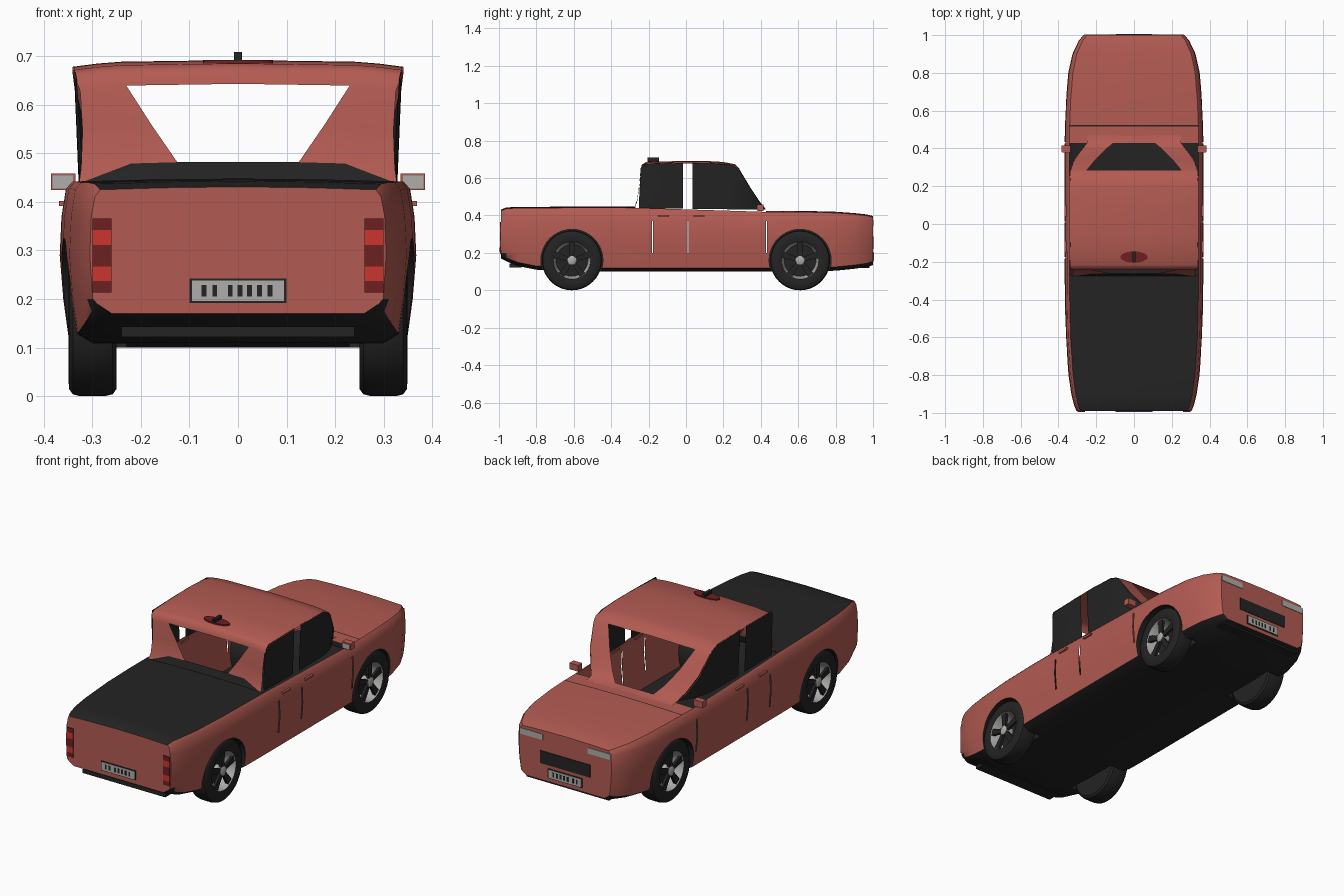
import bpy, bmesh, math
from mathutils import Matrix, Vector

if "Cube" in bpy.data.objects:
    bpy.data.objects.remove(bpy.data.objects["Cube"])


def material(name, r, g, b):
    m = bpy.data.materials.new(name)
    m.use_nodes = True
    m.diffuse_color = (r, g, b, 1)
    m.node_tree.nodes["Principled BSDF"].inputs["Base Color"].default_value = (r, g, b, 1)
    return m


RED = material("body red", 0.45, 0.105, 0.085)
BLACK = material("trim black", 0.017, 0.017, 0.017)
GREY = material("light grey", 0.42, 0.42, 0.41)
LAMP = material("lamp red", 0.6, 0.035, 0.03)
DARK = material("dark red", 0.15, 0.014, 0.015)


def finish(bm, name, *mats, angle=35):
    me = bpy.data.meshes.new(name)
    bm.to_mesh(me)
    bm.free()
    for m in mats:
        me.materials.append(m)
    me.shade_smooth()
    me.set_sharp_from_angle(angle=math.radians(angle))
    ob = bpy.data.objects.new(name, me)
    bpy.context.scene.collection.objects.link(ob)
    return ob


def box(name, mat, x, y, z):
    """Box from (low, high) pairs."""
    bm = bmesh.new()
    bmesh.ops.create_cube(bm, size=1)
    for v in bm.verts:
        v.co = Vector([(a + b) / 2 + c * (b - a) for (a, b), c in zip((x, y, z), v.co)])
    return finish(bm, name, mat)


def grid(bm, rows, closed=False):
    """Skin rows of points; returns the faces of each row."""
    vs = [[bm.verts.new(p) for p in r] for r in rows]
    n = len(vs[0])
    out = []
    for a, b in zip(vs, vs[1:]):
        out.append([bm.faces.new((a[i], a[(i + 1) % n], b[(i + 1) % n], b[i]))
                    for i in range(n if closed else n - 1)])
    return vs, out


def lathe(name, mat, profile, centre, side, steps=40):
    """Spin (x, radius) points about the axle."""
    bm = bmesh.new()
    rows = []
    for k in range(steps + 1):
        a = math.tau * k / steps
        rows.append([(side * x, centre[0] + r * math.cos(a), centre[1] + r * math.sin(a))
                     for x, r in profile])
    grid(bm, rows)
    bmesh.ops.remove_doubles(bm, verts=bm.verts, dist=1e-5)
    bmesh.ops.recalc_face_normals(bm, faces=bm.faces)
    return finish(bm, name, mat)


WHEELS = [(-0.61, 0.16), (0.61, 0.16)]
SLITS = (-0.179, 0.01, 0.43)

# body: sections of y, half width, top, bottom
stations = [(-0.99, 0.305, 0.425, 0.17), (-0.96, 0.317, 0.437, 0.155), (-0.9, 0.332, 0.44, 0.13),
            (-0.8, 0.347, 0.44, 0.11), (-0.6, 0.361, 0.442, 0.1), (-0.4, 0.366, 0.442, 0.1),
            (-0.27, 0.367, 0.441, 0.1)]
for s in SLITS:
    for y in (s - 0.003, s + 0.003):
        stations.append((y, 0.367, 0.441 - (y + 0.27) * 0.031, 0.1))
stations += [(0.517, 0.366, 0.419, 0.1), (0.523, 0.366, 0.419, 0.1), (0.65, 0.361, 0.418, 0.1),
             (0.8, 0.348, 0.414, 0.105), (0.9, 0.326, 0.407, 0.115), (0.97, 0.293, 0.399, 0.125),
             (1.0, 0.268, 0.391, 0.135)]


def section(y, w, top, bot):
    half = [(0, bot), (0.85, bot), (0.95, bot + 0.02), (0.98, 0.2), (1, 0.29), (0.99, 0.37),
            (0.965, top - 0.014), (0.93, top), (0.5, top + 0.004), (0, top + 0.006)]
    return [(u * w, y, z) for u, z in half] + [(-u * w, y, z) for u, z in half[-2:0:-1]]


bm = bmesh.new()
rings, _ = grid(bm, [section(*s) for s in stations], closed=True)
bm.faces.new(rings[0])
bm.faces.new(rings[-1])
bmesh.ops.recalc_face_normals(bm, faces=bm.faces)
body = finish(bm, "body", RED, BLACK)

# wheel arches cut from the body
for wy, wz in WHEELS:
    for side in (1, -1):
        bm = bmesh.new()
        bmesh.ops.create_cone(bm, cap_ends=True, segments=40, radius1=0.166, radius2=0.166, depth=0.22,
                              matrix=Matrix.Translation((side * 0.34, wy, wz)) @ Matrix.Rotation(math.pi / 2, 4, 'Y'))
        cutter = finish(bm, "arch_cutter", BLACK)
        cutter.hide_render = True
        mod = body.modifiers.new("arch", 'BOOLEAN')
        mod.operation, mod.solver, mod.object = 'DIFFERENCE', 'EXACT', cutter
        bpy.context.view_layer.objects.active = body
        bpy.ops.object.modifier_apply(modifier=mod.name)
        bpy.data.objects.remove(cutter)

# colour the body, open the cab and the door gaps
bm = bmesh.new()
bm.from_mesh(body.data)
gone = []
for f in bm.faces:
    c, n = f.calc_center_median(), f.normal
    in_arch = any(math.hypot(c.y - a, c.z - b) < 0.168 for a, b in WHEELS)
    skin = abs(n.x) > 0.5 and abs(c.x) > 0.3
    top = n.z > 0.8 and c.z > 0.3
    bed = top and c.y < -0.265
    seam = top and 0.517 < c.y < 0.523
    floor = n.z < -0.3 and c.z < 0.2
    f.material_index = int(floor or bed or seam or (in_arch and not skin))
    if top and -0.27 < c.y < 0.427:
        gone.append(f)
    if skin and 0.2 < c.z < 0.37 and any(abs(c.y - s) < 0.0025 for s in SLITS):
        gone.append(f)
bmesh.ops.delete(bm, geom=gone, context='FACES')
bm.to_mesh(body.data)
bm.free()
body.data.shade_smooth()
body.data.set_sharp_from_angle(angle=math.radians(35))

# cab: rows of y, z, half width, opening half width, opening starts here
cab = [(-0.277, 0.44, 0.327, 0.1, 0), (-0.262, 0.482, 0.323, 0.125, 1), (-0.251, 0.56, 0.32, 0.178, 1),
       (-0.243, 0.643, 0.325, 0.23, 0), (-0.236, 0.672, 0.337, 0.24, 0), (-0.215, 0.685, 0.34, 0.24, 0),
       (-0.05, 0.691, 0.341, 0.24, 0), (0.1, 0.692, 0.341, 0.24, 0), (0.2, 0.686, 0.341, 0.245, 0),
       (0.262, 0.674, 0.34, 0.25, 0), (0.285, 0.652, 0.337, 0.25, 1), (0.345, 0.55, 0.315, 0.2, 1),
       (0.395, 0.475, 0.278, 0.15, 1), (0.428, 0.432, 0.25, 0.11, 0), (0.47, 0.424, 0.25, 0.11, 0)]
rows = []
for i, (y, z, w, o, _) in enumerate(cab):
    m = 0.322 if i == 0 else 0.22 if i == 1 else (o + w) / 2
    rows.append([(x, y, z - 0.014 * (x / w) ** 4 * (0 < i < 13))
                 for x in (-w, -m, -o, 0, o, m, w)])
bm = bmesh.new()
_, bands = grid(bm, rows)
for f in bands[0][1:5]:
    f.material_index = 1
bmesh.ops.delete(bm, geom=[f for r, fs in zip(cab, bands) if r[4] for f in fs[2:4]], context='FACES')
finish(bm, "cab_shell", RED, BLACK, angle=45)

# side windows: y, top z, top x, sill x
rear_pane = [(-0.25, 0.5, 0.322, 0.325), (-0.242, 0.655, 0.332, 0.326), (-0.23, 0.676, 0.337, 0.327),
             (-0.015, 0.68, 0.338, 0.328)]
front_pane = [(0.035, 0.68, 0.338, 0.328), (0.22, 0.675, 0.338, 0.325), (0.262, 0.66, 0.337, 0.322),
              (0.285, 0.64, 0.335, 0.318), (0.345, 0.545, 0.313, 0.298), (0.395, 0.47, 0.276, 0.27),
              (0.425, 0.436, 0.25, 0.25)]
for side, tag in ((1, "left"), (-1, "right")):
    for name, pane in (("rear", rear_pane), ("front", front_pane)):
        bm = bmesh.new()
        grid(bm, [[(side * b, y, 0.436 - 0.012 * y), (side * (t + b) / 2, y, (z + 0.436) / 2),
                   (side * t, y, z)] for y, z, t, b in pane])
        finish(bm, f"{name}_window_{tag}", BLACK)

    # door mirror and handles
    def span(a, b):
        return sorted((side * a, side * b))
    box(f"mirror_{tag}", RED, span(0.335, 0.385), (0.382, 0.415), (0.425, 0.458))
    box(f"mirror_glass_{tag}", GREY, span(0.34, 0.382), (0.379, 0.383), (0.428, 0.454))
    for y in (-0.15, 0.04):
        box(f"door_handle_{tag}", RED, span(0.355, 0.368), (y, y + 0.06), (0.392, 0.402))

    # tail lamps and headlamps
    levels = (0.214, 0.237, 0.267, 0.311, 0.342, 0.366)
    for k, (a, b) in enumerate(zip(levels, levels[1:])):
        box(f"tail_lamp_{tag}", LAMP if k % 2 else DARK, span(0.26, 0.3), (-0.994, -0.988), (a, b))
    box(f"headlamp_{tag}", GREY, span(0.13, 0.264), (0.997, 1.003), (0.345, 0.376))

    # wheels
    for wy, wz in WHEELS:
        lathe(f"tyre_{tag}", BLACK, [(0.25, 0), (0.25, 0.145), (0.258, 0.156), (0.275, 0.16), (0.325, 0.16),
                                     (0.34, 0.156), (0.348, 0.145), (0.349, 0.118), (0.345, 0.1)], (wy, wz), side)
        lathe(f"rim_barrel_{tag}", GREY, [(0.345, 0.1), (0.335, 0.095), (0.28, 0.085)], (wy, wz), side)
        lathe(f"rim_back_{tag}", BLACK, [(0.28, 0.086), (0.28, 0)], (wy, wz), side)
        lathe(f"hub_{tag}", GREY, [(0.3, 0.024), (0.343, 0.024), (0.347, 0.018), (0.347, 0)], (wy, wz), side, 20)
        bm = bmesh.new()
        for k in range(5):
            made = bmesh.ops.create_cube(bm, size=1)["verts"]
            turn = Matrix.Rotation(math.tau * k / 5, 4, 'X')
            for v in made:
                wide = 0.034 if v.co.z > 0 else 0.022
                p = turn @ Vector((v.co.x * 0.014, v.co.y * wide, 0.056 + v.co.z * 0.08))
                v.co = p + Vector((side * 0.333, wy, wz))
        finish(bm, f"wheel_spokes_{tag}", BLACK)

# number plates with plain dark bars
for tag, y, out, z in (("rear", -0.99, -1, 0.217), ("front", 1.0, 1, 0.18)):
    for name, mat, w, h, d in (("frame", BLACK, 0.1, 0.025, 0.003), ("panel", GREY, 0.095, 0.021, 0.005)):
        box(f"{tag}_plate_{name}", mat, (-w, w), sorted((y, y + out * d)), (z - h, z + h))
    for x in (-0.07, -0.048, -0.016, 0.004, 0.024, 0.044, 0.066):
        box(f"{tag}_plate_bar", BLACK, (x - 0.005, x + 0.005), sorted((y, y + out * 0.006)), (z - 0.012, z + 0.012))

# grille, bumper lips and roof aerial
box("grille", BLACK, (-0.145, 0.145), (0.997, 1.003), (0.222, 0.288))
box("rear_bumper_lip", BLACK, (-0.24, 0.24), (-0.945, -0.88), (0.122, 0.143))
box("front_bumper_lip", BLACK, (-0.24, 0.24), (0.92, 0.98), (0.118, 0.142))
bm = bmesh.new()
bmesh.ops.create_cone(bm, cap_ends=True, segments=32, radius1=1, radius2=1, depth=0.008,
                      matrix=Matrix.Translation((0, -0.175, 0.688)) @ Matrix.Diagonal((0.072, 0.03, 1, 1)))
finish(bm, "aerial_base", DARK)
box("aerial", BLACK, (-0.008, 0.008), (-0.205, -0.145), (0.69, 0.709))
